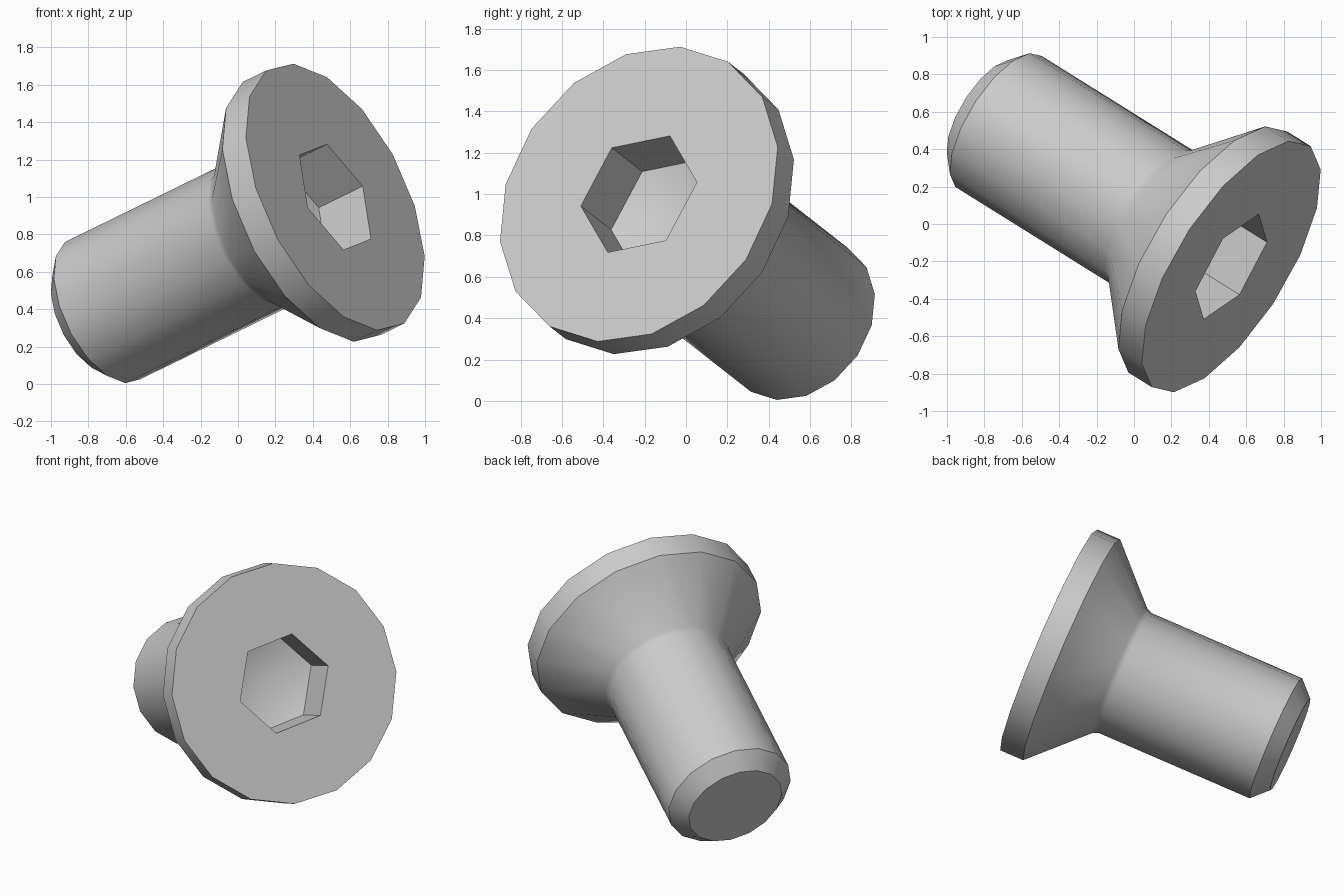
import bpy, bmesh, math
from mathutils import Vector, Matrix

cube = bpy.data.objects.get("Cube")
if cube:
    bpy.data.objects.remove(cube, do_unlink=True)

# One plain metal colour
steel = bpy.data.materials.new("grey_steel")
steel.use_nodes = True
colour = (0.6, 0.6, 0.6, 1)
steel.diffuse_color = colour
steel.node_tree.nodes["Principled BSDF"].inputs["Base Color"].default_value = colour

# Tilted frame: the drive face sits at the origin, the axis points out of it
axis = Vector((0.784, -0.489, 0.383)).normalized()
side = Vector((-0.223, 0.20, 0.7125))
side = (side - axis * side.dot(axis)).normalized()
frame = Matrix((side, axis.cross(side), axis)).transposed().to_4x4()
frame.translation = (0.52, -0.228, 1.0)


def turned(name, profile, sides, phase=0.0):
    """Solid of revolution from (radius, height) pairs, closed at both ends."""
    bm = bmesh.new()
    rings = []
    for radius, height in profile:
        angles = [phase + math.tau * i / sides for i in range(sides)]
        rings.append([bm.verts.new((radius * math.cos(a), radius * math.sin(a), height))
                      for a in angles])
    for upper, lower in zip(rings, rings[1:]):
        for i in range(sides):
            j = (i + 1) % sides
            bm.faces.new((upper[i], lower[i], lower[j], upper[j]))
    bm.faces.new(rings[0])
    if profile[-1][0] > 0:
        bm.faces.new(rings[-1][::-1])
    bmesh.ops.remove_doubles(bm, verts=bm.verts, dist=1e-5)
    bmesh.ops.recalc_face_normals(bm, faces=bm.faces)
    mesh = bpy.data.meshes.new(name)
    bm.to_mesh(mesh)
    bm.free()
    mesh.materials.append(steel)
    obj = bpy.data.objects.new(name, mesh)
    obj.matrix_world = frame
    bpy.context.collection.objects.link(obj)
    return obj


# Countersunk head, small fillet, shank and chamfered tip
screw = turned("countersunk_screw", [
    (0.773, 0), (0.773, -0.16), (0.435, -0.498), (0.42, -0.534),
    (0.42, -1.588), (0.32, -1.688)], 16)

# Hexagonal socket with a drilled, pointed floor
cutter = turned("socket_cutter", [(0.322, 0.1), (0.322, -0.30), (0, -0.42)],
                6, math.radians(-15))
cutter.hide_render = True

cut = screw.modifiers.new("hex_socket", "BOOLEAN")
cut.operation = "DIFFERENCE"
cut.solver = "EXACT"
cut.object = cutter

bpy.ops.object.select_all(action="DESELECT")
screw.select_set(True)
bpy.context.view_layer.objects.active = screw
bpy.ops.object.modifier_apply(modifier=cut.name)
bpy.data.objects.remove(cutter, do_unlink=True)
bpy.ops.object.shade_smooth_by_angle(angle=math.radians(30))
